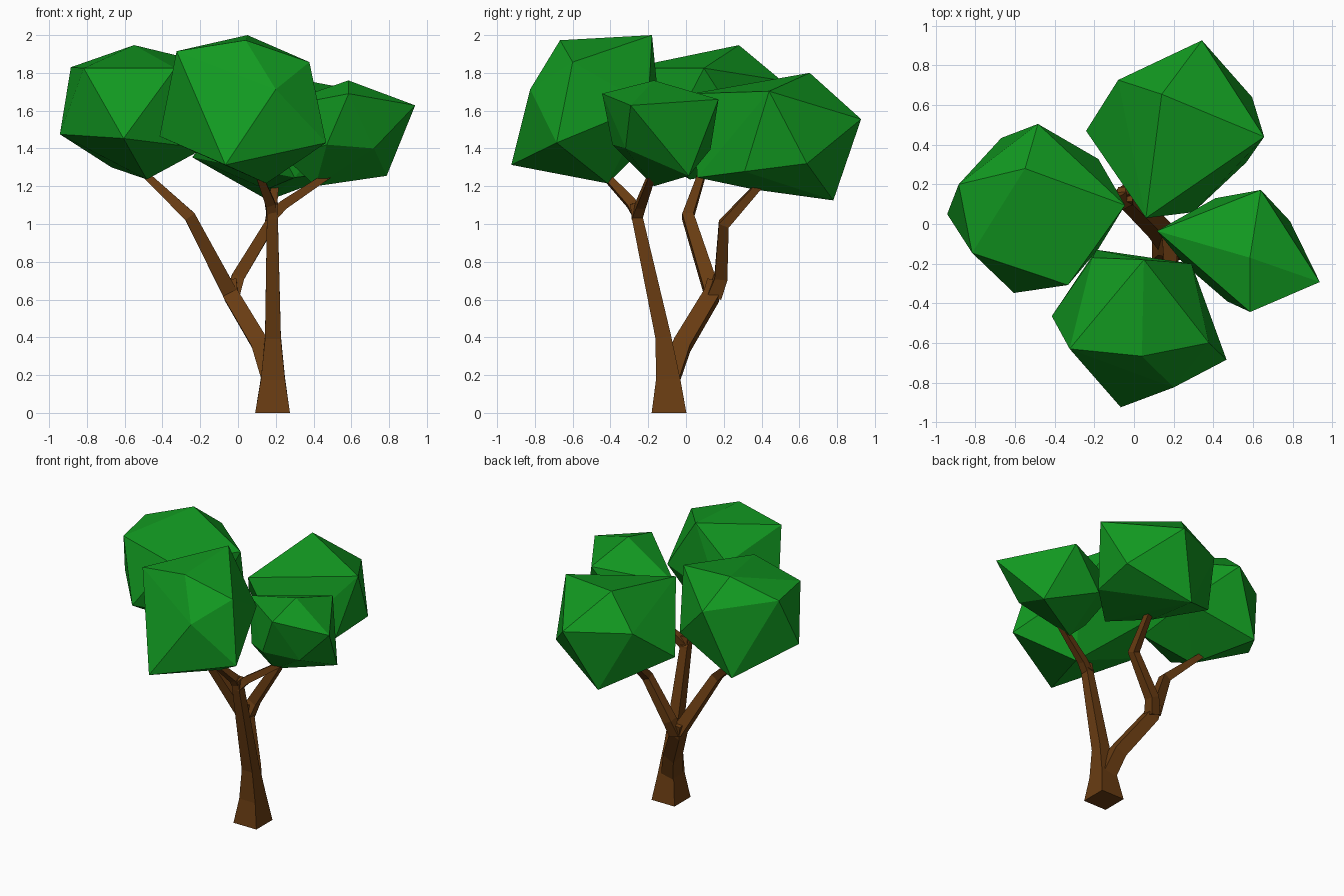
import bpy, bmesh
from mathutils import Vector


def material(name, rgb):
    m = bpy.data.materials.new(name)
    m.diffuse_color = (*rgb, 1)
    return m


BARK = material("bark", (0.14, 0.045, 0.006))
LEAF = material("leaf", (0.006, 0.32, 0.015))


def finish(bm, name, mat):
    bmesh.ops.recalc_face_normals(bm, faces=bm.faces[:])
    mesh = bpy.data.meshes.new(name)
    bm.to_mesh(mesh)
    bm.free()
    mesh.materials.append(mat)
    obj = bpy.data.objects.new(name, mesh)
    bpy.context.collection.objects.link(obj)
    return obj


def limb(name, path):
    """Square tapered limb along (x, y, z, half width) points."""
    bm = bmesh.new()
    pts = [Vector(p[:3]) for p in path]
    rings = []
    for i, p in enumerate(pts):
        t = (pts[min(i + 1, len(pts) - 1)] - pts[max(i - 1, 0)]).normalized()
        if p.z == 0:
            t = Vector((0, 0, 1))
        u = Vector((0, 1, 0)).cross(t).normalized()
        v = t.cross(u)
        r = path[i][3]
        rings.append([bm.verts.new(p + r * (a * u + b * v))
                      for a, b in ((-1, -1), (1, -1), (1, 1), (-1, 1))])
    for lo, hi in zip(rings, rings[1:]):
        for k in range(4):
            n = (k + 1) % 4
            bm.faces.new((lo[k], lo[n], hi[n], hi[k]))
    bm.faces.new(rings[0])
    bm.faces.new(rings[-1])
    return finish(bm, name, BARK)


def crown(name, corners):
    """Faceted leaf clump: the hull around a dozen corner points."""
    bm = bmesh.new()
    for c in corners:
        bm.verts.new(c)
    bmesh.ops.convex_hull(bm, input=bm.verts[:])
    bmesh.ops.delete(bm, geom=[v for v in bm.verts if not v.link_faces],
                     context='VERTS')
    return finish(bm, name, LEAF)


# Trunk and its two top twigs
limb("trunk", [(.183, -.09, 0, .092), (.185, -.095, .18, .064),
               (.185, -.12, .40, .042), (.182, -.257, 1.03, .029),
               (.185, -.268, 1.11, .028)])
limb("front_twig", [(.18, -.25, 1.04, .028), (.17, -.29, 1.11, .026),
                    (.11, -.43, 1.26, .018)])
limb("right_twig", [(.18, -.26, 1.04, .028), (.24, -.24, 1.10, .025),
                    (.48, -.18, 1.26, .018)])

# Side limb forking into two branches
limb("side_limb", [(.175, -.085, .18, .050), (.12, -.02, .36, .046),
                   (-.035, .135, .62, .042), (-.045, .15, .70, .038)])
limb("left_branch", [(-.04, .14, .63, .040), (-.255, .01, 1.04, .030),
                     (-.51, .09, 1.28, .018)])
limb("back_branch", [(-.03, .15, .62, .038), (.00, .185, .72, .034),
                     (.17, .20, 1.00, .028), (.20, .42, 1.24, .018)])

# Leaf clumps
crown("front_crown", [
    (.05, -.18, 2.0), (.04, -.667, 1.973), (-.325, -.63, 1.915),
    (.378, -.60, 1.857), (.20, -.825, 1.713), (.467, -.685, 1.43),
    (-.067, -.925, 1.313), (-.415, -.465, 1.464), (.15, -.415, 1.215),
    (-.21, -.17, 1.78), (.29, -.20, 1.63), (-.19, -.13, 1.5)])
crown("left_crown", [
    (-.55, .28, 1.947), (-.885, .20, 1.83), (-.045, .095, 1.825),
    (-.817, -.146, 1.825), (-.333, -.308, 1.825), (-.943, .05, 1.475),
    (-.606, -.348, 1.453), (-.67, .434, 1.3), (-.485, .505, 1.76),
    (-.18, .328, 1.46), (-.483, .02, 1.236), (-.18, -.126, 1.4)])
crown("right_crown", [
    (.585, -.17, 1.76), (.938, -.293, 1.628), (.586, -.444, 1.69),
    (.64, .172, 1.66), (.787, .015, 1.255), (.72, -.32, 1.40),
    (.41, .13, 1.395), (.116, -.035, 1.6), (.41, -.17, 1.2),
    (.47, -.39, 1.42), (.25, -.2, 1.35)])
crown("back_crown", [
    (.343, .927, 1.555), (.14, .655, 1.80), (.657, .44, 1.703),
    (.06, .03, 1.69), (.596, .64, 1.32), (.566, .31, 1.278),
    (-.08, .727, 1.575), (-.242, .47, 1.353), (.16, .78, 1.125),
    (.15, .36, 1.183), (.30, .06, 1.246)])
